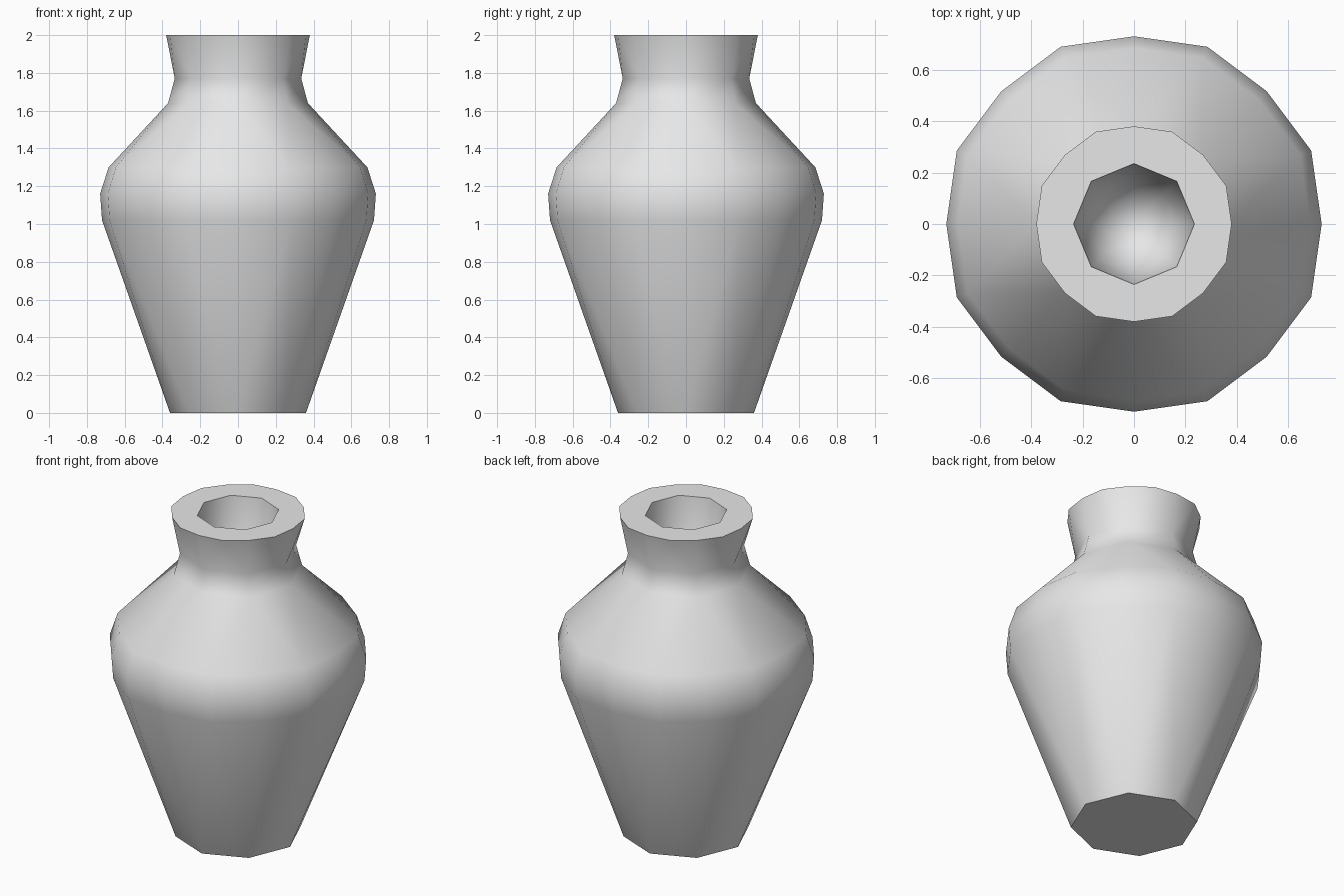
import bpy
import bmesh
from math import cos, sin, pi, radians

cube = bpy.data.objects.get("Cube")
if cube:
    bpy.data.objects.remove(cube, do_unlink=True)

clay = bpy.data.materials.new("pale grey clay")
clay.use_nodes = True
clay.diffuse_color = (0.8, 0.8, 0.8, 1)
clay.node_tree.nodes["Principled BSDF"].inputs["Base Color"].default_value = clay.diffuse_color

# Profile from the foot, up the outside, over the lip and down the inside:
# radius, height, number of sides
PROFILE = [
    (0.36, 0.0, 8),
    (0.72, 1.02, 16),
    (0.73, 1.16, 16),
    (0.685, 1.30, 16),
    (0.37, 1.64, 8),
    (0.335, 1.77, 8),
    (0.38, 2.0, 16),
    (0.235, 2.0, 8),
    (0.215, 1.82, 8),
    (0.16, 1.67, 8),
    (0.08, 1.60, 8),
]


def ring(bm, radius, height, sides):
    """Ring of vertices; chamfer corners of 16-sided rings sit slightly further out."""
    verts = []
    for i in range(sides):
        a = 2 * pi * i / sides
        r = radius * (1.022 if sides == 16 and i % 2 else 1)
        verts.append(bm.verts.new((r * cos(a), r * sin(a), height)))
    return verts


def bridge(bm, low, high):
    """Join two rings with quads, or fan triangles where the side count doubles."""
    if len(low) == len(high):
        n = len(low)
        for i in range(n):
            j = (i + 1) % n
            bm.faces.new((low[i], low[j], high[j], high[i]))
        return
    few, many = sorted((low, high), key=len)
    n, m = len(few), len(many)
    for i in range(n):
        j = (i + 1) % n
        a, mid, b = many[2 * i], many[2 * i + 1], many[(2 * i + 2) % m]
        bm.faces.new((few[i], mid, a))
        bm.faces.new((few[i], few[j], mid))
        bm.faces.new((few[j], b, mid))


# Vase shell
bm = bmesh.new()
rings = [ring(bm, *p) for p in PROFILE]
for low, high in zip(rings, rings[1:]):
    bridge(bm, low, high)

# Flat foot and rounded floor of the hollow
bm.faces.new(rings[0][::-1])
floor = bm.verts.new((0, 0, 1.58))
last = rings[-1]
for i, v in enumerate(last):
    bm.faces.new((v, last[(i + 1) % len(last)], floor))
bmesh.ops.recalc_face_normals(bm, faces=bm.faces)

mesh = bpy.data.meshes.new("vase")
bm.to_mesh(mesh)
bm.free()
mesh.materials.append(clay)
vase = bpy.data.objects.new("vase", mesh)
bpy.context.collection.objects.link(vase)

# Smooth body with crisp lip and foot
bpy.ops.object.select_all(action="DESELECT")
vase.select_set(True)
bpy.context.view_layer.objects.active = vase
bpy.ops.object.shade_smooth_by_angle(angle=radians(60))
